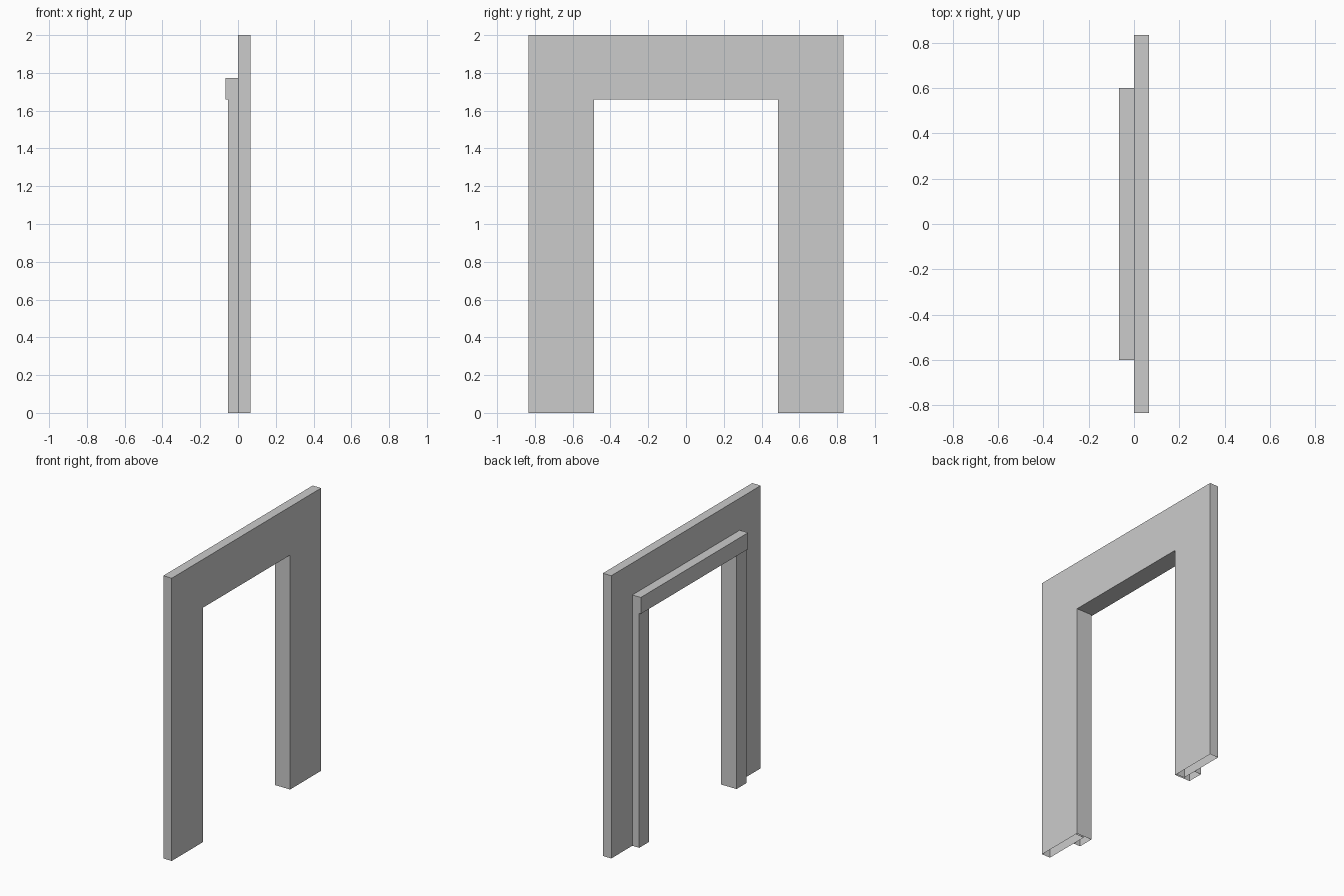
import bpy
import bmesh
from mathutils import Vector

cube = bpy.data.objects.get("Cube")
if cube:
    bpy.data.objects.remove(cube, do_unlink=True)

grey = bpy.data.materials.new("plain grey")
grey.use_nodes = True
colour = (0.6, 0.6, 0.6, 1)
grey.diffuse_color = colour
grey.node_tree.nodes["Principled BSDF"].inputs["Base Color"].default_value = colour

# Shared dimensions
FRONT, BACK = 0.066, -0.066
HALF_WIDTH, HEIGHT = 0.835, 2.0
OPEN_Y, OPEN_Z = 0.5, 1.67
LIP = 0.012
TRIM_Y = 0.6
JAMB_BACK = -0.054
LINTEL_TOP = 1.774
INNER_Y, INNER_Z = OPEN_Y - LIP, OPEN_Z - LIP


def prism(name, outline, push, open_floor=False):
    """Extrude a flat outline; optionally leave it open at the floor."""
    bm = bmesh.new()
    face = bm.faces.new([bm.verts.new(p) for p in outline])
    ext = bmesh.ops.extrude_face_region(bm, geom=[face], use_keep_orig=True)
    moved = [v for v in ext["geom"] if isinstance(v, bmesh.types.BMVert)]
    bmesh.ops.translate(bm, verts=moved, vec=Vector(push))
    bmesh.ops.recalc_face_normals(bm, faces=bm.faces)
    if open_floor:
        floor = [f for f in bm.faces if all(v.co.z < 0.001 for v in f.verts)]
        bmesh.ops.delete(bm, geom=floor, context="FACES_ONLY")
    mesh = bpy.data.meshes.new(name)
    bm.to_mesh(mesh)
    bm.free()
    mesh.materials.append(grey)
    obj = bpy.data.objects.new(name, mesh)
    bpy.context.collection.objects.link(obj)
    return obj


# Wall panel with a doorway, hollow underneath
half = [(HALF_WIDTH, HEIGHT), (HALF_WIDTH, 0), (OPEN_Y, 0), (OPEN_Y, OPEN_Z)]
arch = half + [(-y, z) for y, z in reversed(half)]
prism("wall_panel", [(0, y, z) for y, z in arch], (FRONT, 0, 0), True)

# Jambs: trim behind the panel and a thin lining through the opening
jamb = [(0, TRIM_Y), (JAMB_BACK, TRIM_Y), (JAMB_BACK, INNER_Y),
        (FRONT, INNER_Y), (FRONT, OPEN_Y), (0, OPEN_Y)]
for side, sign in (("left", 1), ("right", -1)):
    prism(side + "_jamb", [(x, sign * y, 0) for x, y in jamb],
          (0, 0, INNER_Z), True)


# Lintel behind the panel and the lining above the opening
def beam(name, x0, x1, z0, z1, half_y):
    corners = [(x0, z0), (x1, z0), (x1, z1), (x0, z1)]
    prism(name, [(x, -half_y, z) for x, z in corners], (0, 2 * half_y, 0))


beam("lintel", BACK, 0, INNER_Z, LINTEL_TOP, TRIM_Y)
beam("head_lining", 0, FRONT, INNER_Z, OPEN_Z, OPEN_Y)
